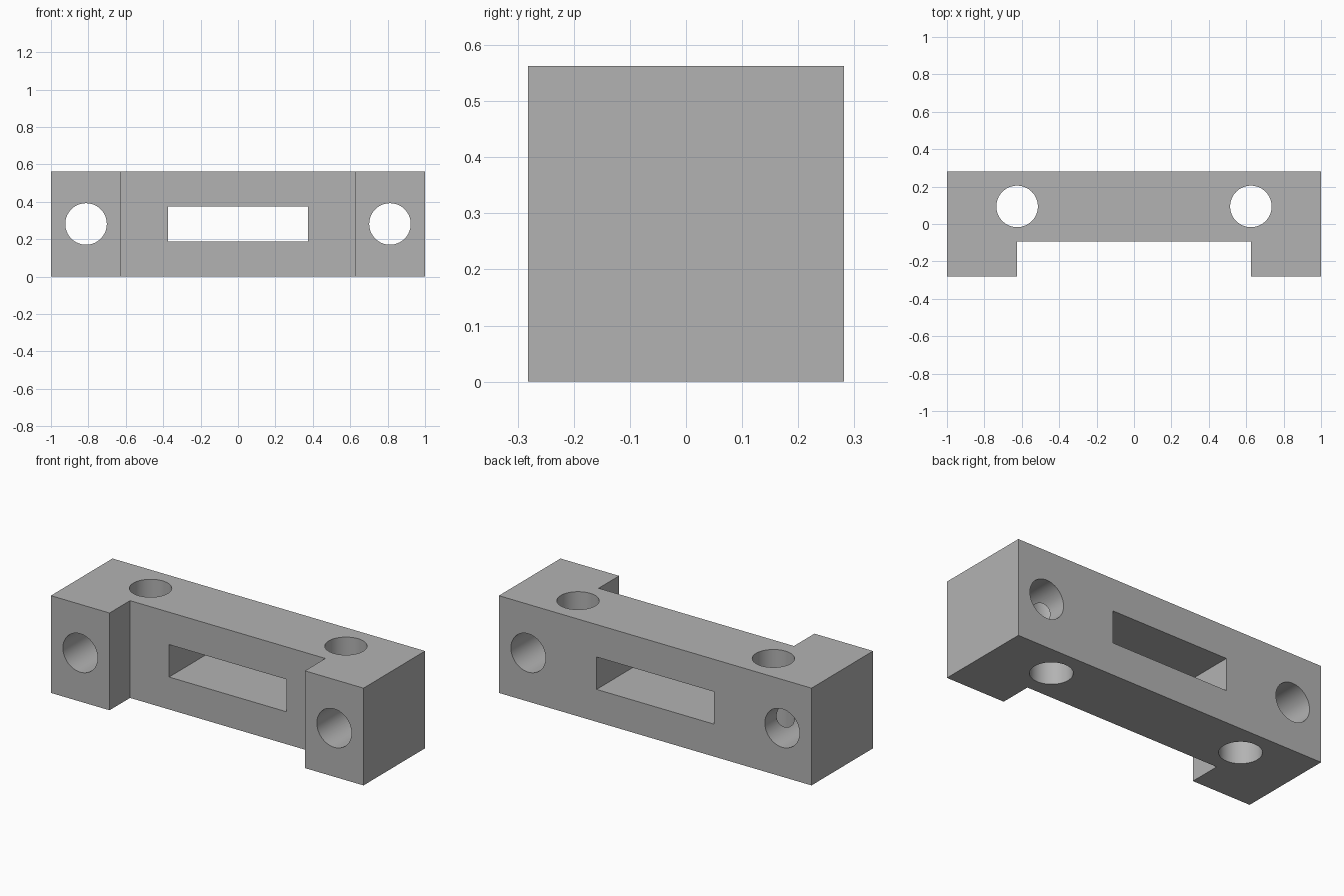
import bpy
import bmesh
from math import pi, radians
from mathutils import Matrix

if "Cube" in bpy.data.objects:
    bpy.data.objects.remove(bpy.data.objects["Cube"], do_unlink=True)

HEIGHT = DEPTH = 0.5625
HALF_DEPTH, MID_Z = DEPTH / 2, HEIGHT / 2
NOTCH_X, NOTCH_Y = 0.625, -0.094
HOLE_RADIUS = 0.111

grey = bpy.data.materials.new("plain_grey")
grey.use_nodes = True
colour = (0.45, 0.45, 0.45, 1)
grey.diffuse_color = colour
grey.node_tree.nodes["Principled BSDF"].inputs["Base Color"].default_value = colour


def make_object(name, bm):
    bmesh.ops.recalc_face_normals(bm, faces=bm.faces)
    mesh = bpy.data.meshes.new(name)
    bm.to_mesh(mesh)
    bm.free()
    mesh.materials.append(grey)
    obj = bpy.data.objects.new(name, mesh)
    bpy.context.collection.objects.link(obj)
    return obj


def box(name, size, centre):
    bm = bmesh.new()
    bmesh.ops.create_cube(bm, size=1, matrix=Matrix.Translation(centre) @ Matrix.Diagonal((*size, 1)))
    return make_object(name, bm)


def drill(name, centre, tilt=0):
    bm = bmesh.new()
    bmesh.ops.create_cone(bm, cap_ends=True, segments=64, radius1=HOLE_RADIUS, radius2=HOLE_RADIUS,
                          depth=1, matrix=Matrix.Translation(centre) @ Matrix.Rotation(tilt, 4, "X"))
    return make_object(name, bm)


# U-shaped bracket body, extruded upward from its plan outline
right_half = [(1, HALF_DEPTH), (1, -HALF_DEPTH), (NOTCH_X, -HALF_DEPTH), (NOTCH_X, NOTCH_Y)]
outline = right_half + [(-x, y) for x, y in reversed(right_half)]
bm = bmesh.new()
base = bm.faces.new([bm.verts.new((x, y, 0)) for x, y in outline])
top = bmesh.ops.extrude_face_region(bm, geom=[base])
top_verts = [g for g in top["geom"] if isinstance(g, bmesh.types.BMVert)]
bmesh.ops.translate(bm, verts=top_verts, vec=(0, 0, HEIGHT))
body = make_object("bracket_body", bm)

# Central slot, and crossing bolt holes at both ends
cutters = [box("slot_cutter", (0.75, 1, 0.1875), (0, 0, MID_Z))]
for side, label in ((1, "left"), (-1, "right")):
    cutters.append(drill(label + "_bolt_cutter", (side * 0.8125, 0, MID_Z), pi / 2))
    cutters.append(drill(label + "_upright_cutter", (side * NOTCH_X, -NOTCH_Y, MID_Z)))

bpy.context.view_layer.objects.active = body
for cutter in cutters:
    cutter.hide_render = True
    cut = body.modifiers.new(cutter.name, "BOOLEAN")
    cut.operation, cut.solver, cut.object = "DIFFERENCE", "EXACT", cutter
    bpy.ops.object.modifier_apply(modifier=cut.name)
for cutter in cutters:
    bpy.data.objects.remove(cutter, do_unlink=True)

# Smooth bores with crisp edges
bpy.ops.object.select_all(action="DESELECT")
body.select_set(True)
bpy.ops.object.shade_smooth_by_angle(angle=radians(30))
